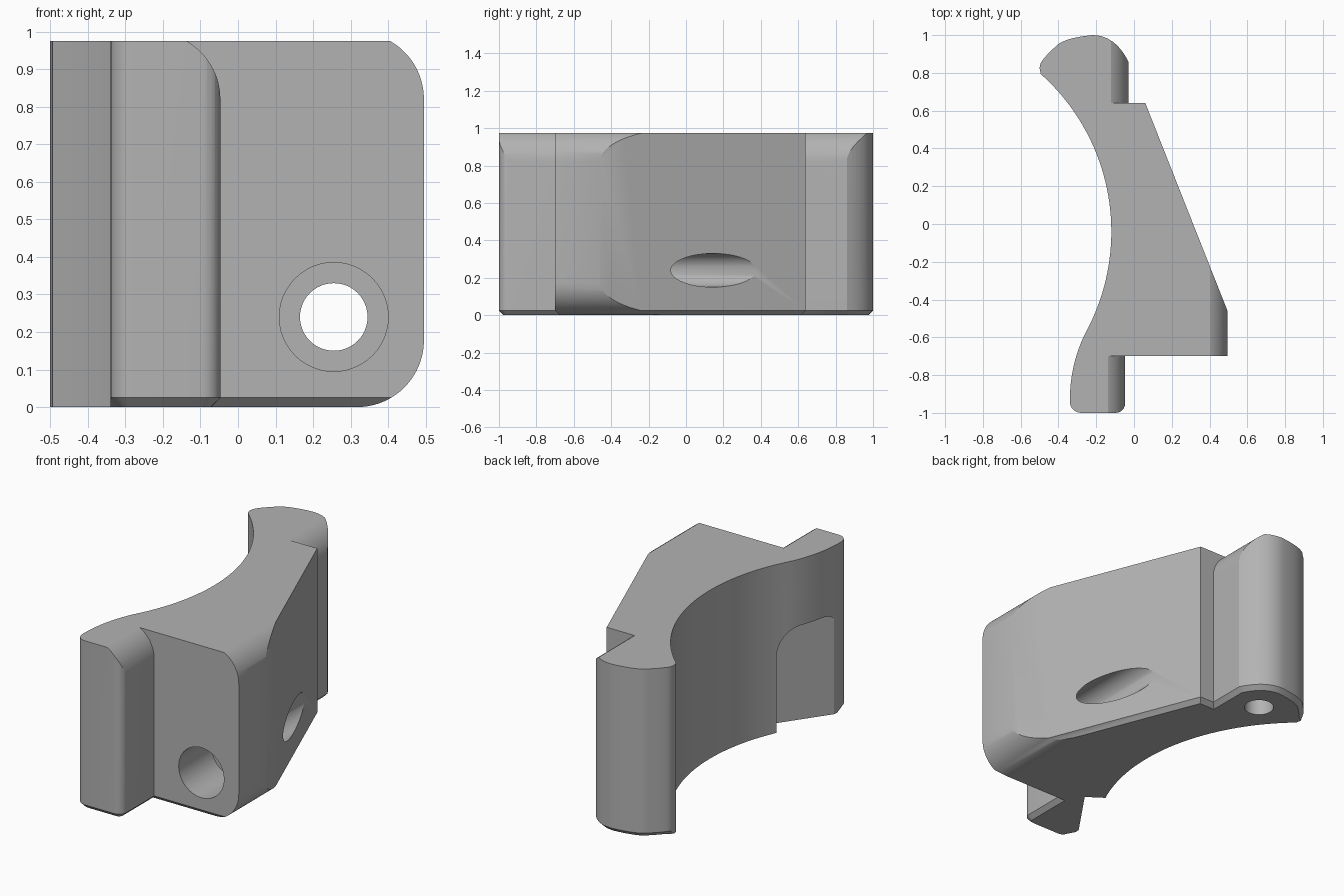
import bpy, bmesh
from math import cos, sin, pi
from mathutils import Vector

if "Cube" in bpy.data.objects:
    bpy.data.objects.remove(bpy.data.objects["Cube"])

HEIGHT = 0.975
FILLET = 0.178

grey = bpy.data.materials.new("plain_grey")
grey.use_nodes = True
grey.diffuse_color = (0.45, 0.45, 0.45, 1)
grey.node_tree.nodes["Principled BSDF"].inputs["Base Color"].default_value = grey.diffuse_color


def arc(cx, cy, r, start, end, steps):
    """Points on a circle, angles in units of pi."""
    angles = [pi * (start + (end - start) * i / steps) for i in range(steps + 1)]
    return [(cx + r * cos(a), cy + r * sin(a)) for a in angles]


def curve(p0, p1, p2, steps):
    """Quadratic curve points, without its first point."""
    out = []
    for i in range(1, steps + 1):
        t = i / steps
        out.append(tuple((1 - t) ** 2 * a + 2 * t * (1 - t) * b + t * t * c
                         for a, b, c in zip(p0, p1, p2)))
    return out


def prism(name, outline, place, depth, chamfer=None):
    """Extrude an outline; place maps its 2D points into space."""
    bm = bmesh.new()
    base = [bm.verts.new(place(*p)) for p in outline]
    face = bm.faces.new(base)
    edges = list(face.edges)
    made = bmesh.ops.extrude_face_region(bm, geom=[face], use_keep_orig=True)["geom"]
    moved = [v for v in made if isinstance(v, bmesh.types.BMVert)]
    bmesh.ops.translate(bm, verts=moved, vec=Vector(depth))
    bmesh.ops.recalc_face_normals(bm, faces=bm.faces)
    if chamfer:
        picked = [e for e in edges if chamfer((e.verts[0].co + e.verts[1].co) / 2)]
        bmesh.ops.bevel(bm, geom=picked, offset=0.025, segments=1,
                        affect='EDGES', clamp_overlap=False)
        bmesh.ops.recalc_face_normals(bm, faces=bm.faces)
    mesh = bpy.data.meshes.new(name)
    bm.to_mesh(mesh)
    bm.free()
    mesh.materials.append(grey)
    obj = bpy.data.objects.new(name, mesh)
    bpy.context.scene.collection.objects.link(obj)
    return obj


# Plan outline, starting at the back tip and following the hollow to the front
hollow = arc(-1.238, -0.04, 1.118, 0.268, -0.158, 40)
front_curve = curve(hollow[-1], (-0.34, -0.74), (-0.34, -0.94), 10)
outline = hollow + front_curve
outline += arc(-0.28, -0.94, 0.06, 1, 1.5, 6)[1:]
outline += arc(-0.097, -0.95, 0.05, 1.5, 2, 6)
outline += [(-0.047, -0.7), (0.495, -0.7), (0.495, -0.46), (0.06, 0.64),
            (-0.03, 0.64), (-0.03, 0.86)]
outline += curve((-0.03, 0.86), (-0.1, 1.0), (-0.22, 1.0), 10)
outline += curve((-0.22, 1.0), (-0.38, 0.985), (-0.42, 0.935), 8)
outline += curve((-0.42, 0.935), (-0.48, 0.88), (-0.495, 0.85), 4)
outline += [(-0.5, 0.825)]


def outer_side(p):
    on_hollow = abs((Vector((p.x, p.y)) - Vector((-1.238, -0.04))).length - 1.118) < 0.01
    on_front_curve = p.x < -0.24 and -0.93 < p.y < -0.5
    at_tip = p.x < -0.47 and p.y < 0.84
    return not (on_hollow or on_front_curve or at_tip)


body = prism("bracket_body", outline, lambda x, y: (x, y, 0), (0, 0, HEIGHT), outer_side)
cutters = []


# Rounded long edges of the block and of the two end lobes
def edge_cutter(name, right, y0, y1, top=True):
    cx = right - FILLET
    cz, s = (0.82, 1) if top else (FILLET, -1)
    pts = [(x, cz + s * z) for x, z in arc(cx, 0, FILLET, 0, 0.5, 20)]
    pts += [(cx, cz + s * 0.4), (right + 0.1, cz + s * 0.4), (right + 0.1, cz)]
    cutters.append(prism(name, pts, lambda x, z: (x, y0, z), (0, y1 - y0, 0)))


edge_cutter("block_top_cutter", 0.495, -0.9, 0.5)
edge_cutter("block_bottom_cutter", 0.495, -0.9, 0.5, top=False)
edge_cutter("front_lobe_cutter", -0.047, -1.2, -0.7)
edge_cutter("back_lobe_cutter", -0.03, 0.64, 1.2)

# Bolt hole with its wide seat, and the blind hole under the back lobe
for name, r, depth in (("bolt_hole_cutter", 0.09, 2), ("bolt_seat_cutter", 0.145, 0.5)):
    cutters.append(prism(name, arc(0.255, 0.24, r, 0, 2, 48)[:-1],
                         lambda x, z: (x, -0.9, z), (0, depth, 0)))
cutters.append(prism("pin_hole_cutter", arc(-0.23, 0.79, 0.08, 0, 2, 40)[:-1],
                     lambda x, y: (x, y, -0.1), (0, 0, 0.4)))

# Arched pocket at the front end of the hollow
along = Vector((0.57, 0.82, 0))
corner = Vector((-0.335, -0.87, 0))
arch = [(-0.03, -0.1), (0.36, -0.1)] + arc(0.21, 0.44, 0.15, 0, 0.5, 12)
arch += arc(0.08, 0.48, 0.11, 0.5, 1, 10)
cutters.append(prism("pocket_cutter", arch,
                     lambda u, z: corner + along * u + Vector((0, 0, z)),
                     (-0.41, 0.285, 0)))

bpy.context.view_layer.objects.active = body
body.select_set(True)
for cutter in cutters:
    mod = body.modifiers.new(cutter.name, 'BOOLEAN')
    mod.operation = 'DIFFERENCE'
    mod.solver = 'EXACT'
    mod.object = cutter
    bpy.ops.object.modifier_apply(modifier=mod.name)
    bpy.data.objects.remove(cutter)

bpy.ops.object.shade_smooth_by_angle(angle=pi / 7)
